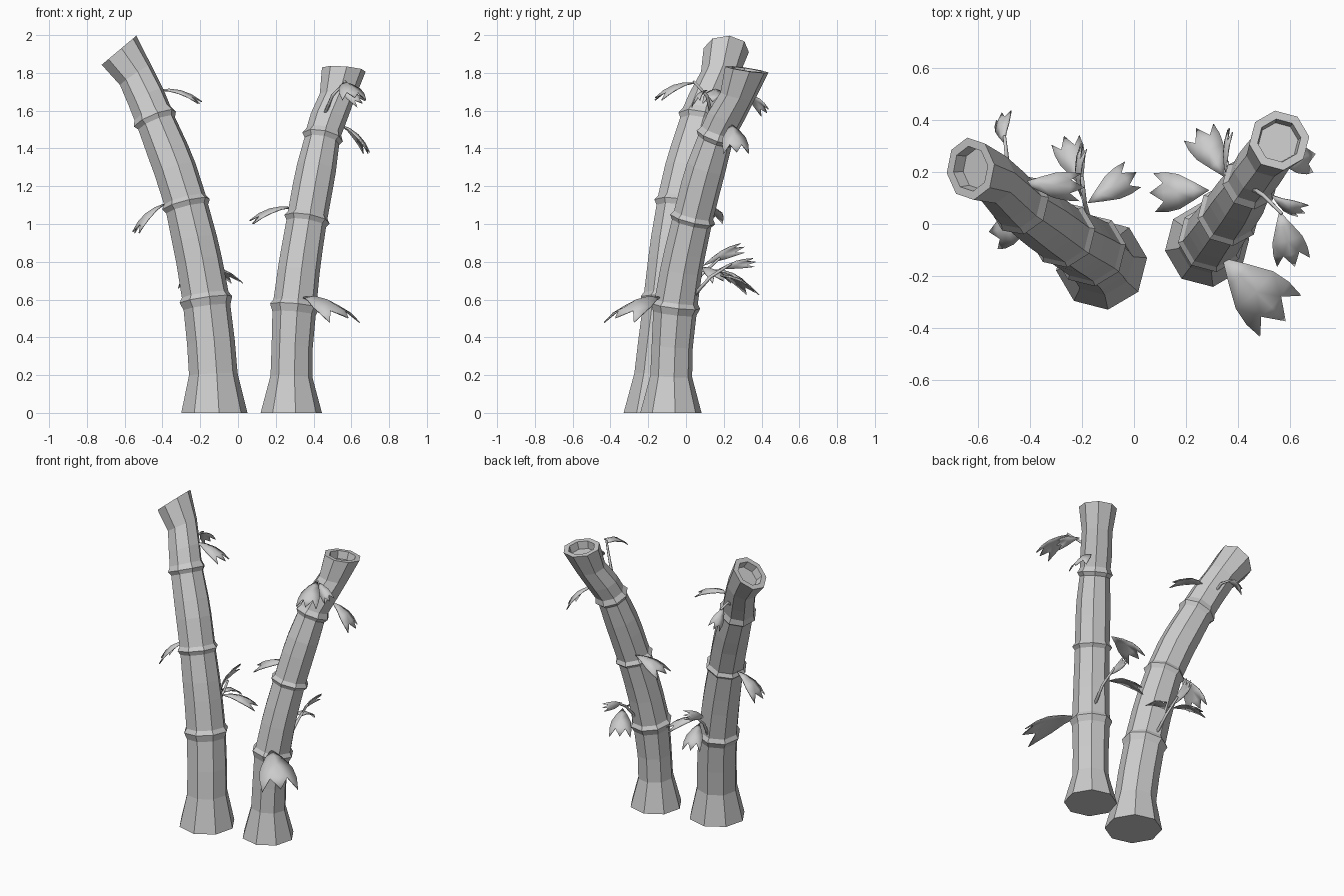
import bpy, bmesh, math
from mathutils import Vector as V

if "Cube" in bpy.data.objects:
    bpy.data.objects.remove(bpy.data.objects["Cube"])

mat = bpy.data.materials.new("stone grey")
mat.diffuse_color = (0.6, 0.6, 0.6, 1)
mat.use_nodes = True
mat.node_tree.nodes["Principled BSDF"].inputs["Base Color"].default_value = mat.diffuse_color


def finish(name, bm, smooth=False):
    bmesh.ops.recalc_face_normals(bm, faces=bm.faces[:])
    me = bpy.data.meshes.new(name)
    bm.to_mesh(me)
    bm.free()
    me.materials.append(mat)
    for p in me.polygons:
        p.use_smooth = smooth
    ob = bpy.data.objects.new(name, me)
    bpy.context.scene.collection.objects.link(ob)
    return ob


def loft(name, rings, sides, phase, smooth=False):
    """Skin rings given as (centre, normal, radius), closed at both ends."""
    bm = bmesh.new()
    loops = []
    for c, n, r in rings:
        n = n.normalized()
        ref = V((1, 0, 0)) if abs(n.x) < 0.9 else V((0, 1, 0))
        u = (ref - n * n.dot(ref)).normalized()
        w = n.cross(u)
        loops.append([bm.verts.new(c + r * (u * math.cos(phase + i * math.tau / sides)
                                            + w * math.sin(phase + i * math.tau / sides)))
                      for i in range(sides)])
    for a, b in zip(loops, loops[1:]):
        for i in range(sides):
            j = (i + 1) % sides
            bm.faces.new((a[i], a[j], b[j], b[i]))
    bm.faces.new(loops[0][::-1])
    bm.faces.new(loops[-1])
    return finish(name, bm, smooth)


def stalk(name, nodes):
    """Bamboo cane: nodes are (centre, normal, joint radius, waist radius above)."""
    nodes = [(V(c), V(n).normalized(), r, w) for c, n, r, w in nodes]
    rings = []
    last = len(nodes) - 2
    for k, ((c0, n0, r0, w0), (c1, n1, r1, _)) in enumerate(zip(nodes, nodes[1:])):
        d = (c1 - c0).length
        end = r1 - 0.016
        prof = [(0.40, w0 + 0.002), (0.62, w0), (0.95, end)]
        if k == 0:
            prof = [(0.34, w0), (0.62, w0 - 0.002), (0.93, end)]
        else:
            prof.insert(0, (0.05, r0 - 0.016))
        if k == last:
            prof = [(0.08, r0 - 0.016), (0.3, w0 + 0.004), (0.62, w0)]
        rings.append((c0, n0, r0))
        for t, r in prof:
            h = [2*t**3 - 3*t*t + 1, t**3 - 2*t*t + t, 3*t*t - 2*t**3, t**3 - t*t]
            rings.append((c0*h[0] + n0*d*h[1] + c1*h[2] + n1*d*h[3], n0.lerp(n1, t), r))
    # hollow top
    c, n, r, _ = nodes[-1]
    rings += [(c, n, r), (c, n, r * 0.72), (c - n * 0.05, n, r * 0.66)]
    loft(name, rings, 8, math.radians(8))


def stem(name, pts, r=0.011):
    p = [V(q) for q in pts]
    rings = []
    for i, q in enumerate(p):
        d = p[min(i + 1, len(p) - 1)] - p[max(i - 1, 0)]
        rings.append((q, d, r * (1 - 0.4 * i / (len(p) - 1))))
    loft(name, rings, 5, 0, True)


def leaf(name, base, tip, width=1.0, arch=0.12, roll=0.0):
    """Three-pointed leaf, arched along its length and folded at the midrib."""
    base, tip = V(base), V(tip)
    f = tip - base
    L = f.length
    f.normalize()
    s = f.cross(V((0, 0, 1))).normalized()
    n = s.cross(f)
    s, n = (s * math.cos(roll) + n * math.sin(roll), n * math.cos(roll) - s * math.sin(roll))
    bm = bmesh.new()

    def vert(t, v):
        z = arch * 4 * t * (1 - t) - 0.35 * abs(v) * width
        return bm.verts.new(base + L * (f * t + s * v * width + n * z))

    mid = [vert(t, 0) for t in (0, 0.25, 0.5, 0.75, 1)]
    for sg in (-1, 1):
        a, b, b2, e, m = [vert(t, v * sg) for t, v in
                          ((0.25, 0.15), (0.5, 0.28), (0.72, 0.32), (0.95, 0.31), (0.76, 0.15))]
        for q in ((mid[0], mid[1], a), (mid[1], mid[2], b, a), (mid[2], mid[3], m),
                  (mid[2], m, b), (b, m, b2), (b2, m, e), (mid[3], mid[4], m)):
            bm.faces.new(q if sg > 0 else q[::-1])
    ob = finish(name, bm, True)
    mod = ob.modifiers.new("thickness", "SOLIDIFY")
    mod.thickness = 0.006


# Canes
stalk("left_cane", [
    ((-0.125, -0.155, 0), (0, 0, 1), 0.177, 0.130),
    ((-0.170, -0.100, 0.600), (-0.14, 0.10, 1), 0.142, 0.121),
    ((-0.275, -0.040, 1.105), (-0.25, 0.16, 1), 0.131, 0.113),
    ((-0.440, 0.075, 1.555), (-0.41, 0.25, 1), 0.121, 0.100),
    ((-0.630, 0.213, 1.920), (-0.84, 0.0, 1), 0.121, 0)])
stalk("right_cane", [
    ((0.282, -0.080, 0), (0, 0, 1), 0.164, 0.112),
    ((0.300, -0.055, 0.565), (0.09, 0.12, 1), 0.132, 0.110),
    ((0.365, 0.035, 1.025), (0.17, 0.24, 1), 0.123, 0.105),
    ((0.448, 0.160, 1.460), (0.20, 0.36, 1), 0.110, 0.094),
    ((0.560, 0.322, 1.818), (0.08, 0.15, 1), 0.117, 0)])

# Single leaves growing from the joints
leaf("right_low_front_leaf", (0.34, -0.13, 0.615), (0.585, -0.375, 0.505))
leaf("right_upper_leaf", (0.54, 0.24, 1.53), (0.70, 0.27, 1.38))
leaf("right_middle_leaf", (0.29, 0.13, 1.09), (0.06, 0.12, 1.02), 1.0)
leaf("left_middle_leaf", (-0.385, 0.0, 1.11), (-0.56, -0.03, 0.96))
leaf("left_upper_leaf", (-0.43, 0.16, 1.71), (-0.19, 0.14, 1.65), 0.7)

# Right cane, top twig
stem("right_top_stem", [(0.45, 0.14, 1.56), (0.50, 0.11, 1.68), (0.57, 0.04, 1.755)])
leaf("right_top_leaf", (0.56, 0.05, 1.75), (0.62, -0.165, 1.67), 0.9)
leaf("right_top_small_leaf", (0.53, 0.11, 1.71), (0.66, 0.04, 1.64), 0.7, 0.12, -0.6)

# Left cane, top twig
stem("left_top_stem", [(-0.48, 0.15, 1.62), (-0.49, 0.25, 1.70), (-0.50, 0.34, 1.69)])
leaf("left_top_leaf", (-0.50, 0.31, 1.695), (-0.51, 0.43, 1.59), 0.8, 0.12, 0.7)

# Back clusters low on both canes
stem("right_back_stem", [(0.35, 0.03, 0.61), (0.36, 0.13, 0.72), (0.36, 0.24, 0.79)])
leaf("right_back_leaf", (0.35, 0.18, 0.73), (0.24, 0.37, 0.64), 0.9)
leaf("right_back_spike", (0.36, 0.17, 0.76), (0.365, 0.37, 0.80), 0.4, 0.1, 1.2)
stem("left_back_stem", [(-0.17, 0.0, 0.61), (-0.19, 0.08, 0.73), (-0.20, 0.18, 0.82)])
leaf("left_back_leaf", (-0.20, 0.14, 0.76), (-0.27, 0.34, 0.67), 0.8)
leaf("left_back_side_leaf", (-0.18, 0.08, 0.77), (0.01, 0.20, 0.70), 0.8)
leaf("left_back_spike", (-0.20, 0.09, 0.78), (-0.20, 0.31, 0.88), 0.4, 0.12, 1.2)
